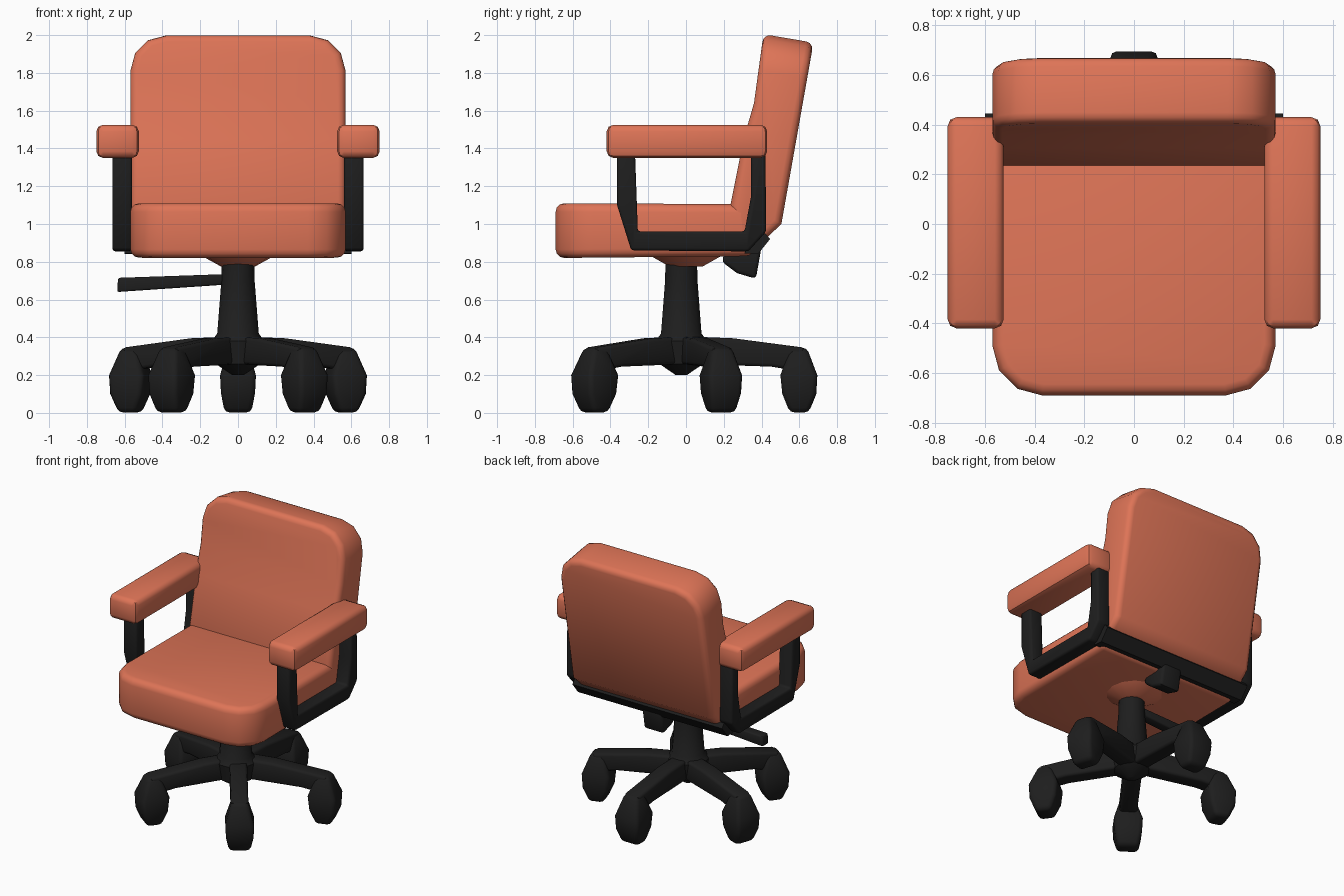
import bpy, bmesh, math
from mathutils import Matrix

if "Cube" in bpy.data.objects:
    bpy.data.objects.remove(bpy.data.objects["Cube"])


def material(name, rgb):
    m = bpy.data.materials.new(name)
    m.diffuse_color = (*rgb, 1)
    m.use_nodes = True
    m.node_tree.nodes["Principled BSDF"].inputs["Base Color"].default_value = m.diffuse_color
    return m


ORANGE = material("orange upholstery", (0.73, 0.175, 0.095))
BLACK = material("black plastic", (0.013, 0.013, 0.013))


def finish(bm, name, mat, bevel=0.0, segs=2, mirror=False, turn=0.0):
    """Round hard edges, then turn the bmesh into a smooth-shaded object."""
    bmesh.ops.recalc_face_normals(bm, faces=bm.faces[:])
    if bevel:
        hard = [e for e in bm.edges if len(e.link_faces) == 2
                and e.calc_face_angle() > math.radians(38)]
        bmesh.ops.bevel(bm, geom=hard, offset=bevel, segments=segs, profile=0.5,
                        affect='EDGES', clamp_overlap=True)
    if turn:
        bm.transform(Matrix.Rotation(turn, 4, 'Z'))
    me = bpy.data.meshes.new(name)
    bm.to_mesh(me)
    bm.free()
    me.materials.append(mat)
    ob = bpy.data.objects.new(name, me)
    bpy.context.collection.objects.link(ob)
    bpy.ops.object.select_all(action='DESELECT')
    ob.select_set(True)
    bpy.context.view_layer.objects.active = ob
    bpy.ops.object.shade_smooth_by_angle(angle=math.radians(45))
    if mirror:
        mod = ob.modifiers.new("mirror", 'MIRROR')
        mod.use_axis[0] = True
        mod.use_mirror_merge = False
    return ob


def prism(pts, lo, hi, axis='x'):
    """Extrude a side profile along x (points are y,z) or along y (points are x,z)."""
    bm = bmesh.new()
    place = (lambda t, a, b: (t, a, b)) if axis == 'x' else (lambda t, a, b: (a, t, b))
    loft(bm, [[place(t, a, b) for a, b in pts] for t in (lo, hi)])
    return bm


def loft(bm, rings):
    rows = [[bm.verts.new(p) for p in ring] for ring in rings]
    n = len(rows[0])
    for r0, r1 in zip(rows, rows[1:]):
        for i in range(n):
            bm.faces.new((r0[i], r0[(i + 1) % n], r1[(i + 1) % n], r1[i]))
    bm.faces.new(rows[0])
    bm.faces.new(rows[-1])


def lathe(profile, cy, sides=14):
    bm = bmesh.new()
    step = 2 * math.pi / sides
    loft(bm, [[(r * math.cos(i * step), cy + r * math.sin(i * step), z)
               for i in range(sides)] for r, z in profile])
    return bm


def round_edges(bm, rule, offset):
    """Round the front-to-back or vertical corner edges on both sides."""
    edges = [e for e in bm.edges
             if abs(e.verts[0].co.x - e.verts[1].co.x) < 1e-5
             and all(rule(v.co) for v in e.verts)]
    bmesh.ops.bevel(bm, geom=edges, offset=offset, segments=3, profile=0.5,
                    affect='EDGES', clamp_overlap=True)


# Seat cushion with rounded front corners
bm = prism([(-0.69, 0.82), (-0.69, 1.11), (0.33, 1.105), (0.36, 0.83)], -0.57, 0.57)
round_edges(bm, lambda c: c.y < -0.6, 0.2)
finish(bm, "seat", ORANGE, 0.045, 3)

# Reclined backrest with rounded top corners
bm = prism([(0.235, 1.1), (0.305, 1.45), (0.36, 1.64), (0.41, 2.005), (0.675, 1.96),
            (0.505, 1.0), (0.42, 0.92), (0.27, 0.88)], -0.57, 0.57)
round_edges(bm, lambda c: c.z > 1.9, 0.19)
finish(bm, "backrest", ORANGE, 0.04, 3)

# Padded armrests
bm = prism([(-0.42, 1.35), (-0.42, 1.525), (0.43, 1.525), (0.43, 1.35)], 0.525, 0.75)
finish(bm, "armrests", ORANGE, 0.035, 2, mirror=True)

# U-shaped arm frames
bm = prism([(-0.365, 1.38), (-0.27, 1.38), (-0.255, 0.96), (0.31, 0.96), (0.345, 1.15),
            (0.345, 1.38), (0.42, 1.38), (0.425, 0.96), (0.33, 0.855), (-0.29, 0.86),
            (-0.365, 1.1)], 0.56, 0.665)
finish(bm, "arm_frames", BLACK, 0.015, 2, mirror=True)

# Bar and bracket below the backrest
bm = prism([(0.31, 0.845), (0.33, 0.93), (0.42, 0.95), (0.445, 0.92), (0.38, 0.84)], -0.6, 0.6)
finish(bm, "rear_crossbar", BLACK)
bm = prism([(0.2, 0.84), (0.19, 0.8), (0.27, 0.74), (0.37, 0.71), (0.4, 0.88)], -0.08, 0.08)
finish(bm, "rear_bracket", BLACK, 0.02)

# Mounting cone under the seat
finish(lathe([(0.09, 0.775), (0.19, 0.83)], 0.0), "seat_mount", ORANGE)

# Column and hub
finish(lathe([(0.03, 0.2), (0.12, 0.26), (0.14, 0.38), (0.11, 0.42), (0.088, 0.7),
              (0.086, 0.79)], -0.025), "column", BLACK)

# Height lever
bm = prism([(-0.64, 0.64), (-0.635, 0.715), (-0.05, 0.735), (-0.05, 0.68)], -0.035, 0.035, 'y')
finish(bm, "lever", BLACK, 0.01)

# Five-spoke base with casters
for i in range(5):
    a = math.radians(90 + 72 * i)
    bm = prism([(0.0, 0.405), (0.25, 0.395), (0.63, 0.345), (0.6, 0.22), (0.45, 0.245),
                (0.0, 0.26)], -0.058, 0.058, 'y')
    finish(bm, f"base_leg_{i + 1}", BLACK, 0.018, turn=a)
    bm = bmesh.new()
    loft(bm, [[(r0, -w, z), (r1, -w, z), (r1, w, z), (r0, w, z)]
              for z, r0, r1, w in ((0.345, 0.55, 0.64, 0.055), (0.2, 0.5, 0.695, 0.095),
                                   (0.1, 0.51, 0.69, 0.09), (0.002, 0.55, 0.65, 0.07))])
    finish(bm, f"caster_{i + 1}", BLACK, 0.025, turn=a)
